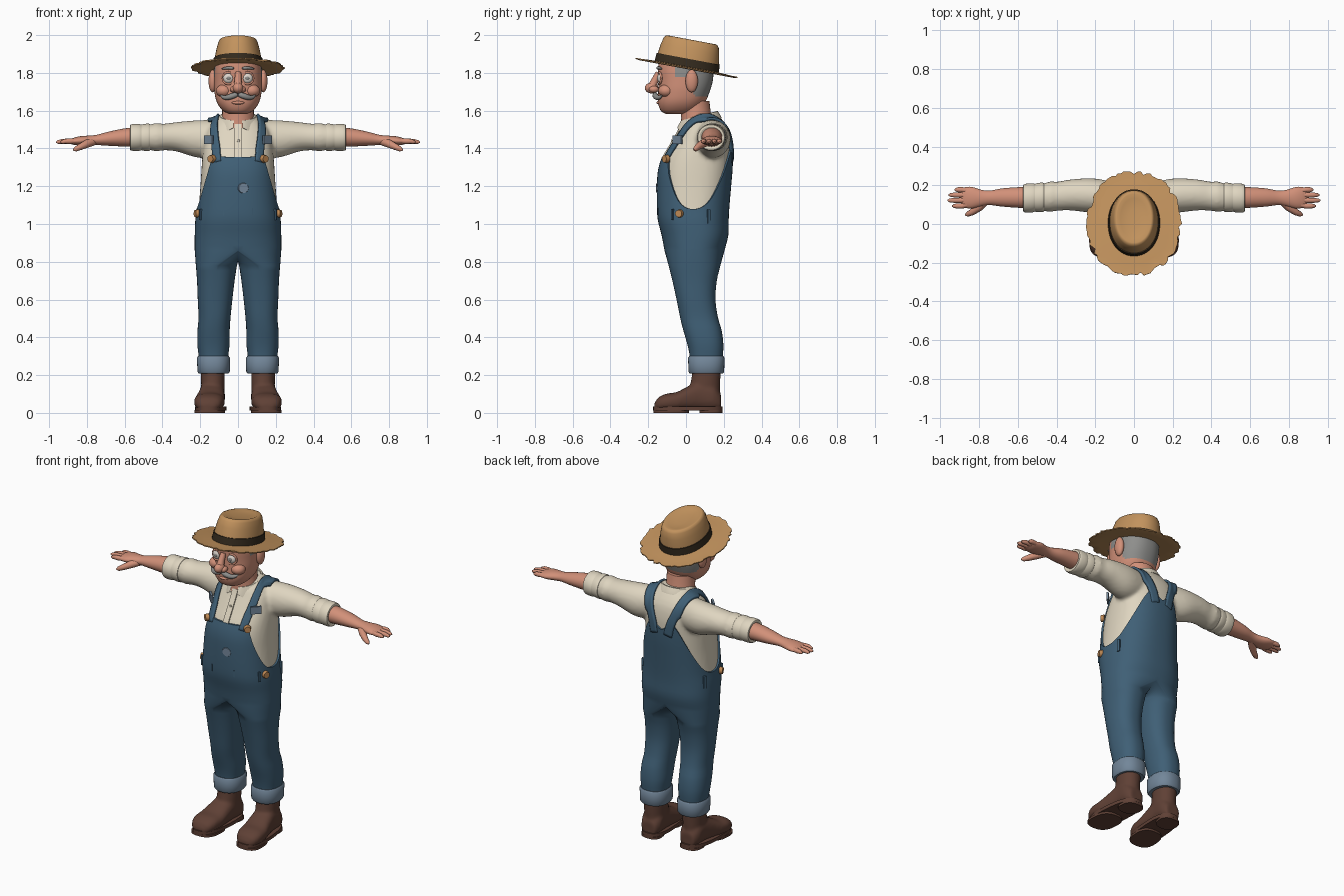
import bpy, bmesh, math, random
from mathutils import Vector, Matrix

if "Cube" in bpy.data.objects:
    bpy.data.objects.remove(bpy.data.objects["Cube"])
random.seed(4)
PI = math.pi
MAT = {}
for nm, c in {"cream shirt": (.74, .67, .53), "blue denim": (.05, .115, .18), "light denim": (.17, .24, .32),
              "skin": (.64, .28, .19), "straw": (.54, .29, .11), "dark band": (.035, .024, .013),
              "boot leather": (.115, .052, .036), "grey hair": (.27, .27, .26),
              "brass button": (.52, .25, .09), "eye white": (.72, .66, .6)}.items():
    MAT[nm] = bpy.data.materials.new(nm)
    MAT[nm].diffuse_color = (*c, 1)


# ---- helpers ----
def herm(keys, s):
    """Smooth interpolation of key rows (s, values...)."""
    keys = sorted(keys)
    s = min(max(s, keys[0][0]), keys[-1][0])
    i = max(k for k in range(len(keys) - 1) if keys[k][0] <= s)
    a, b = keys[i], keys[i + 1]
    p, q = keys[max(i - 1, 0)], keys[min(i + 2, len(keys) - 1)]
    h = b[0] - a[0]
    u = (s - a[0]) / h
    out = []
    for k in range(1, len(a)):
        m0 = (b[k] - p[k]) / (b[0] - p[0]) * h
        m1 = (q[k] - a[k]) / (q[0] - a[0]) * h
        out.append((2*u**3 - 3*u*u + 1)*a[k] + (u**3 - 2*u*u + u)*m0 + (3*u*u - 2*u**3)*b[k] + (u**3 - u*u)*m1)
    return out

def sup(phi, p=2.3):
    """Superellipse point, starting at the front (0,-1) and turning to +x."""
    s, c = math.sin(phi), math.cos(phi)
    return math.copysign(abs(s)**(2/p), s), -math.copysign(abs(c)**(2/p), c)

def ring(n, f, p=2.3):
    return [f(*sup(2*PI*i/n, p)) for i in range(n)]

def span(a, b, n):
    return [a + (b - a)*i/n for i in range(n + 1)]

def loft(bm, rings, closed=True, cap=True):
    vs = [[v if isinstance(v, bmesh.types.BMVert) else bm.verts.new(v) for v in r] for r in rings]
    for a, b in zip(vs, vs[1:]):
        for i in range(len(a) if closed else len(a) - 1):
            j = (i + 1) % len(a)
            bm.faces.new((a[i], a[j], b[j], b[i]))
    if cap:
        bm.faces.new(vs[0])
        bm.faces.new(vs[-1])
    return vs

def tube(bm, pts, radii, n=12, flat=1):
    pts = [Vector(p) for p in pts]
    rings = []
    for i, p in enumerate(pts):
        t = (pts[min(i + 1, len(pts) - 1)] - pts[max(i - 1, 0)]).normalized()
        s = t.cross(Vector((0, 0, 1))).normalized()
        w = s.cross(t)
        rings.append(ring(n, lambda u, v: p + s*u*radii[i] + w*v*radii[i]*flat, 2))
    loft(bm, rings)

def blob(bm, c, r):
    bmesh.ops.create_uvsphere(bm, u_segments=24, v_segments=16, radius=1,
                              matrix=Matrix.Translation(c) @ Matrix.Diagonal((*r, 1)))

def finish(name, bm, mats, mirror=False, remesh=0, sub=0):
    bmesh.ops.recalc_face_normals(bm, faces=bm.faces)
    me = bpy.data.meshes.new(name)
    bm.to_mesh(me)
    bm.free()
    for m in mats.split(","):
        me.materials.append(MAT[m])
    me.shade_smooth()
    me.set_sharp_from_angle(angle=.9)
    ob = bpy.data.objects.new(name, me)
    bpy.context.collection.objects.link(ob)
    if mirror:
        ob.modifiers.new("Mirror", 'MIRROR')
    if remesh:
        m = ob.modifiers.new("Remesh", 'REMESH')
        m.mode, m.voxel_size, m.use_smooth_shade = 'VOXEL', remesh, True
        m = ob.modifiers.new("Smooth", 'SMOOTH')
        m.iterations = 5
    if sub:
        m = ob.modifiers.new("Subdivision", 'SUBSURF')
        m.levels = m.render_levels = sub
    return ob


# ---- torso surface: height, half width, front y, back y ----
TORSO = [(.86, .225, -.11, .2), (.94, .225, -.125, .22), (1.02, .222, -.145, .222), (1.08, .215, -.15, .225),
         (1.2, .205, -.15, .235), (1.28, .2, -.145, .242), (1.35, .195, -.125, .245), (1.42, .188, -.085, .245),
         (1.5, .17, -.04, .23), (1.55, .125, -.015, .2), (1.585, .095, .03, .17)]

def P(t, z, off=0):
    a, f, b = herm(TORSO, z)
    u, v = sup(PI*t, 2.4)
    return Vector((u*(a + off), (f + b)/2 + v*((b - f)/2 + off), z))

# Shirt with sleeves
bm = bmesh.new()
loft(bm, [[P(i/24, z, -.006) for i in range(25)] for z in span(1.0, 1.585, 20)], closed=False)
bm.faces.ensure_lookup_table()
ARM = [(.04, 1.46, .09, .12, .08), (.2, 1.45, .1, .145, .09), (.33, 1.462, .077, .15, .08),
       (.4, 1.46, .07, .143, .075), (.43, 1.46, .076, .142, .079), (.47, 1.459, .067, .138, .071), (.56, 1.458, .062, .133, .066)]

def arm_ring(x, grow=0, keys=ARM, n=32):
    zc, rz, yc, ry = herm(keys, x)
    return ring(n, lambda u, v: (x, yc + (ry + grow)*u, zc + (rz + grow)*v), 2)

loft(bm, [arm_ring(x) for x in span(.04, .56, 24)])
shirt = finish("shirt", bm, "cream shirt", True, .011)

# Rolled sleeve cuffs
bm = bmesh.new()
loft(bm, [arm_ring(min(x, .56), g)[:] if x <= .56 else [(x, p[1], p[2]) for p in arm_ring(.56, g)] for x, g in
          [(.46, -.01), (.465, .004), (.475, .007), (.505, .007), (.512, .002), (.518, .009), (.56, .01), (.572, .006), (.574, -.004), (.56, -.02)]])
finish("sleeve_cuffs", bm, "cream shirt", True, sub=1)

# Collar, open at the front
bm = bmesh.new()
rows = []
for r, low in [(.085, 1), (.115, 1), (.112, .75), (.096, 0), (.088, 0)]:
    row = []
    for i in range(25):
        f = PI*(.07 + .93*i/24)
        u, v = math.sin(f), -math.cos(f)
        dip = .035 + .03*math.exp(-((f - .65)/.3)**2)
        row.append((u*r if i < 24 else 0, .07 + v*r*1.03, 1.572 + .025*v - low*dip))
    rows.append(row)
loft(bm, rows + [rows[0]], closed=False, cap=False)
finish("collar", bm, "cream shirt", True)

# Shirt placket
bm = bmesh.new()
loft(bm, [[P(0, z, o) + Vector((x, 0, 0)) for x, o in ((-.018, -.012), (-.018, .002), (.018, .002), (.018, -.012))]
          for z in span(1.33, 1.53, 8)])
finish("placket", bm, "cream shirt")

# Overalls: bib and back panel, splitting into the legs
HEM = [(0, 1.355), (.2, 1.355), (.225, 1.345), (.27, 1.27), (.36, 1.15), (.43, 1.095), (.52, 1.08), (.62, 1.12),
       (.72, 1.22), (.84, 1.36), (.9, 1.4), (1, 1.36)]
LEG = [(.78, .006, .223, -.092, .182), (.7, .018, .217, -.072, .163), (.6, .03, .213, -.05, .156), (.5, .04, .209, -.03, .17),
       (.44, .044, .214, -.015, .188), (.36, .045, .215, .008, .198), (.3, .052, .208, .02, .195), (.24, .055, .203, .025, .19)]
N = 36

def leg_ring(z, grow=0, n=2*N):
    a, b, f, k = herm(LEG, z)
    return ring(n, lambda u, v: ((a + b)/2 + u*((b - a)/2 + grow), (f + k)/2 + v*((k - f)/2 + grow), z))

bm = bmesh.new()
top = [herm(HEM, i/N)[0] for i in range(N + 1)]
rows = [[P(i/N, .86 + (top[i] - .86)*k/18, .004) for i in range(N + 1)] for k in range(19)]
rows.append([P(i/N, top[i], -.016) for i in range(N + 1)])
vs = loft(bm, rows, closed=False, cap=False)
crotch = [bm.verts.new((0, .2 - .31*i/N, .86 - .06*math.sin(PI*i/N))) for i in range(1, N)]
loft(bm, [vs[0] + crotch] + [leg_ring(z) for z in span(.78, .24, 20)], cap=False)
finish("overalls", bm, "blue denim", True)

# Turned-up trouser cuffs
bm = bmesh.new()
loft(bm, [[(p[0], p[1], z) for p in leg_ring(max(z, .25), g, 40)] for z, g in
          [(.298, -.01), (.3, .003), (.292, .01), (.25, .012), (.218, .011), (.208, .004), (.21, -.03)]])
finish("trouser_cuffs", bm, "light denim", True)

# Shoulder straps, wrapped onto the shirt
PATH = [(0, .12, -.13, 1.335), (1, .124, -.09, 1.4), (2, .132, -.05, 1.46), (3, .138, 0, 1.53), (4, .136, .06, 1.575),
        (5, .128, .13, 1.58), (6, .112, .2, 1.53), (7, .088, .24, 1.46), (8, .066, .255, 1.4), (9, .048, .255, 1.33)]
bm = bmesh.new()
rows = []
for s in span(0, 9, 45):
    p = Vector(herm(PATH, s))
    t = (Vector(herm(PATH, min(s + .1, 9))) - Vector(herm(PATH, max(s - .1, 0)))).normalized()
    w = (Vector((1, 0, 0)) - t*t.x).normalized()
    rows.append([p + w*k for k in span(-.027, .027, 4)])
loft(bm, rows, closed=False, cap=False)
strap = finish("straps", bm, "blue denim", True)
m = strap.modifiers.new("Wrap", 'SHRINKWRAP')
m.target, m.wrap_mode, m.offset = shirt, 'ABOVE_SURFACE', .008
m = strap.modifiers.new("Thickness", 'SOLIDIFY')
m.thickness, m.offset = .014, 0

# Discs and tabs seated on the torso surface
def seat(t, z, off):
    d = (P(t, z, .1) - P(t, z)).normalized()
    return Matrix.Translation(P(t, z, off)) @ d.to_track_quat('Z', 'Y').to_matrix().to_4x4()

def disc(name, t, z, r, depth, off, mat, mirror=True):
    bm = bmesh.new()
    bmesh.ops.create_cone(bm, cap_ends=True, segments=24, radius1=r, radius2=r*.85, depth=depth, matrix=seat(t, z, off))
    finish(name, bm, mat, mirror)

def tab(name, t, z, size, off, mat):
    bm = bmesh.new()
    bmesh.ops.create_cube(bm, size=1, matrix=seat(t, z, off) @ Matrix.Diagonal((*size, 1)))
    finish(name, bm, mat, True)

disc("bib_buttons", .21, 1.345, .022, .022, .016, "brass button")
disc("side_buttons", .4, 1.055, .022, .02, .01, "brass button")
disc("bib_patch", .03, 1.19, .03, .006, .003, "light denim", False)
disc("shirt_buttons", 0.001, 1.44, .008, .006, .004, "cream shirt", False)
tab("buckles", .255, 1.445, (.062, .045, .012), .02, "light denim")
tab("pocket_tabs", .09, 1.065, (.006, .04, .006), .004, "blue denim")
tab("tool_loops", .62, 1.04, (.016, .075, .014), .006, "blue denim")
tab("hip_loops", .33, 1.05, (.012, .06, .012), .006, "blue denim")

# Forearms, hands and fingers
FORE = [(.54, 1.46, .052, .137, .056), (.6, 1.458, .048, .137, .053), (.68, 1.452, .038, .137, .047), (.75, 1.445, .027, .135, .037),
        (.79, 1.442, .026, .134, .043), (.84, 1.44, .024, .136, .056), (.88, 1.437, .016, .137, .052), (.895, 1.436, .008, .137, .045)]
bm = bmesh.new()
loft(bm, [arm_ring(x, 0, FORE, 24) for x in span(.54, .895, 24)])
for y, x in [(.093, .94), (.122, .963), (.15, .958), (.177, .928)]:
    tube(bm, [(.85, y*.8 + .028, 1.44), (.89, y, 1.438), ((x + .89)/2, y, 1.438), (x - .01, y, 1.434), (x, y, 1.433)], [.013, .014, .013, .01, .004])
tube(bm, [(.76, .125, 1.437), (.8, .088, 1.425), (.835, .062, 1.408), (.86, .05, 1.396), (.872, .046, 1.391)], [.02, .022, .017, .013, .004])
finish("arms_and_hands", bm, "skin", True)

# Head, with hair set on the faces at the back and sides
HEAD = [(1.582, .045, -.105, -.01), (1.595, .075, -.13, .05), (1.64, .11, -.148, .098), (1.7, .125, -.147, .125), (1.76, .128, -.146, .142),
        (1.82, .126, -.148, .145), (1.88, .115, -.135, .14), (1.93, .075, -.08, .09)]
bm = bmesh.new()
rings = []
for z in span(1.582, 1.93, 30):
    a, f, b = herm(HEAD, z)
    rings.append(ring(56, lambda u, v: (u*a, (f + b)/2 + v*(b - f)/2, z)))
loft(bm, rings)
for f in bm.faces:
    c = f.calc_center_median()
    f.material_index = int((c.z > 1.675 and c.y > .045) or (c.z > 1.775 and c.y > -.06))
loft(bm, [ring(32, lambda u, v: (u*r, y + v*r*.95, z), 2) for z, r, y in [(1.49, .1, .06), (1.56, .084, .055), (1.65, .083, .045)]])
finish("head", bm, "skin,grey hair")

# Ears, nose, lip and eyelids
bm = bmesh.new()
for s in (-1, 1):
    blob(bm, (s*.134, .03, 1.757), (.022, .033, .06))
    blob(bm, (s*.022, -.17, 1.713), (.02, .026, .018))
    blob(bm, (s*.075, -.105, 1.705), (.042, .042, .034))
    tube(bm, [(s*.05 + .031*math.cos(a), -.143 + .012*abs(math.cos(a)), 1.772 + .031*math.sin(a)) for a in span(.01, 2*PI + .01, 24)], [.006]*25, 8)
blob(bm, (0, -.182, 1.72), (.028, .036, .029))
tube(bm, [(0, -.18, 1.725), (0, -.165, 1.76), (0.001, -.145, 1.8)], [.024, .019, .016])
blob(bm, (0, -.14, 1.642), (.035, .016, .01))
finish("face_features", bm, "skin")

bm = bmesh.new()
blob(bm, (.05, -.132, 1.772), (.029, .02, .029))
finish("eyes", bm, "eye white", True)
bm = bmesh.new()
blob(bm, (.05, -.15, 1.772), (.01, .004, .01))
finish("irises", bm, "grey hair", True)

# Moustache and eyebrows
bm = bmesh.new()
tube(bm, [(-.002, -.16, 1.688), (.025, -.165, 1.68), (.055, -.155, 1.668), (.078, -.138, 1.668), (.095, -.125, 1.685)], [.012, .017, .015, .011, .003])
tube(bm, [(.018, -.15, 1.822), (.05, -.15, 1.83), (.09, -.125, 1.82)], [.007, .01, .004])
finish("moustache_and_eyebrows", bm, "grey hair", True, sub=1)

# Straw hat: crown, band and frayed brim, all tilted back
TILT = Matrix.Translation((0, 0, 1.828)) @ Matrix.Rotation(-.185, 4, 'X')

def hat_ring(z, rx, ry, n=64):
    return ring(n, lambda u, v: TILT @ Vector((u*rx, v*ry + .003, z)), 2.1)

bm = bmesh.new()
loft(bm, [hat_ring(*r) for r in [(0, .13, .168), (.045, .125, .165), (.1, .114, .157), (.135, .104, .148), (.148, .097, .138),
                                 (.15, .088, .128), (.143, .07, .105), (.138, .03, .05)]])
finish("hat_crown", bm, "straw")
bm = bmesh.new()
loft(bm, [hat_ring(*r) for r in [(.002, .12, .155), (.002, .135, .173), (.048, .129, .17), (.048, .115, .155)]], cap=False)
finish("hat_band", bm, "dark band")
bm = bmesh.new()
fray = [random.choice((.94, .97, .985, 1, 1, 1.01)) for _ in range(96)]
rows = []
for k, z in [(0, .007), (.5, .004), (.85, .001), (1, .002), (1, -.004), (.85, -.007), (.5, -.005), (0, -.002)]:
    r = hat_ring(z, .115 + .131*k, .15 + .126*k, 96)
    c = TILT @ Vector((0, 0, z))
    rows.append([c + (p - c)*(fray[i] if k == 1 else 1) for i, p in enumerate(r)])
loft(bm, rows + [rows[0]], cap=False)
finish("hat_brim", bm, "straw")

# Boots: foot along y, shaft along z
FOOT = [(-.168, .155, .03, .05), (-.155, .155, .056, .075), (-.11, .154, .077, .1), (-.05, .15, .08, .11), (.01, .143, .073, .14),
        (.08, .137, .066, .17), (.15, .134, .064, .15), (.185, .133, .045, .1)]
bm = bmesh.new()
rings = []
for y in span(-.168, .185, 20):
    xc, w, h = herm(FOOT, y)
    rings.append(ring(28, lambda u, v: (xc + u*w, y, .012 + (h - .012)*(v + 1)/2), 2.5))
loft(bm, rings)
loft(bm, [ring(28, lambda u, v: (.133 + u*rx, y + v*ry, z), 2.1) for z, rx, y, ry in
          [(.06, .062, .11, .07), (.13, .062, .1, .08), (.2, .063, .107, .076), (.26, .064, .107, .077)]])
finish("boots", bm, "boot leather", True, .009)

# Boot soles with heel and front tread
bm = bmesh.new()
def sole(y, rx, ry, z0, z1):
    loft(bm, [ring(40, lambda u, v: (.145 + u*rx - (y + v*ry)*.07, y + v*ry, z), 2.6) for z in (z0, z1)])
sole(.01, .08, .184, .013, .034)
sole(-.078, .08, .094, 0, .014)
sole(.132, .064, .061, 0, .014)
finish("boot_soles", bm, "boot leather", True)

for m in bpy.data.materials:
    if m.users and not m.is_grease_pencil:
        m.use_nodes = True
        m.node_tree.nodes["Principled BSDF"].inputs["Base Color"].default_value = m.diffuse_color
